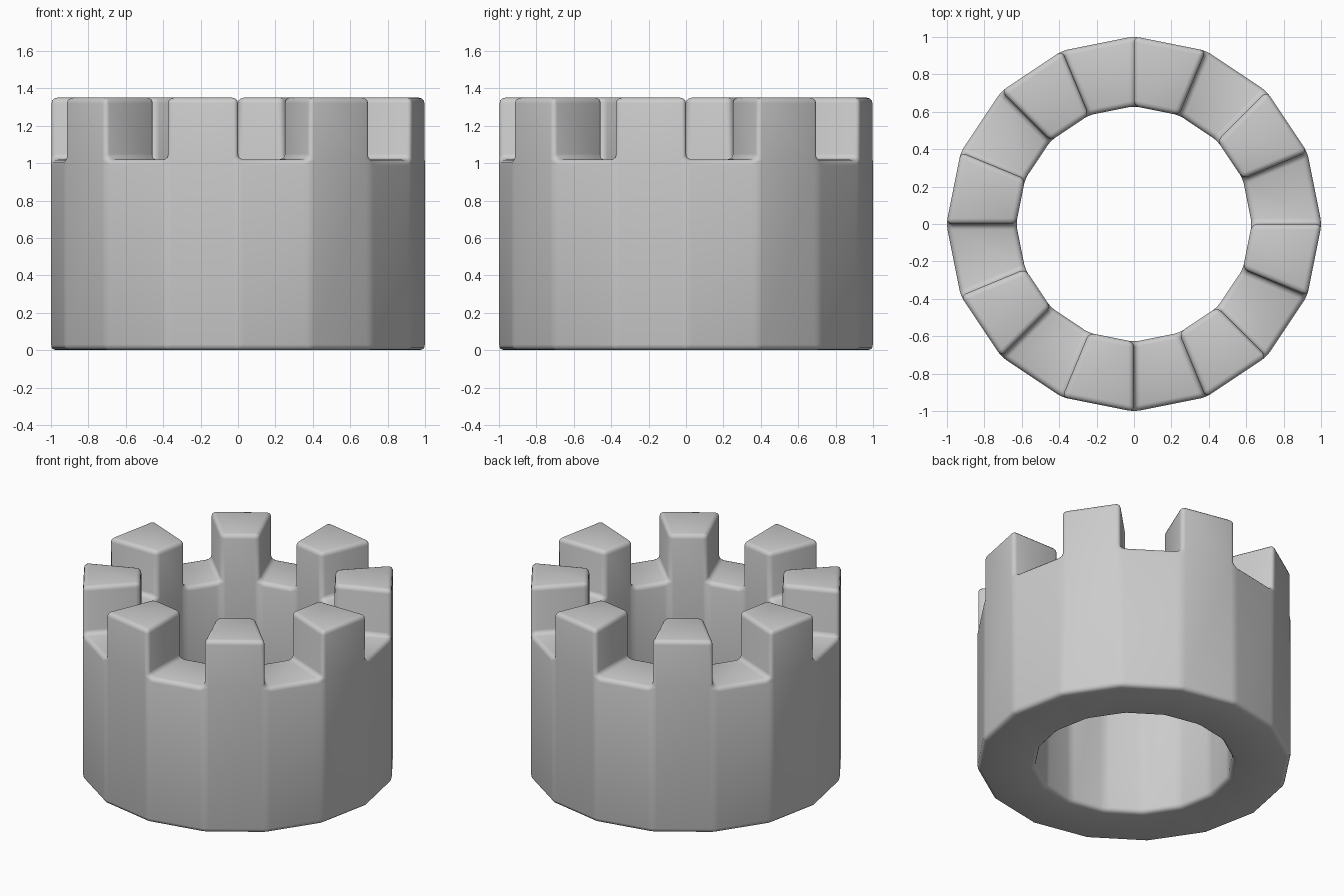
import bpy, bmesh
from math import cos, sin, tau

if "Cube" in bpy.data.objects:
    bpy.data.objects.remove(bpy.data.objects["Cube"])

SIDES = 16
R_OUT, R_IN = 1.003, 0.63
Z_FLOOR, Z_TOP = 1.02, 1.35

bm = bmesh.new()


def ring(radius, z):
    return [bm.verts.new((radius * cos(tau * i / SIDES), radius * sin(tau * i / SIDES), z))
            for i in range(SIDES)]


# Thick sixteen-sided tube
loops = [ring(R_OUT, 0), ring(R_OUT, Z_FLOOR), ring(R_IN, Z_FLOOR), ring(R_IN, 0)]
merlon_faces = []
for k in range(4):
    a, b = loops[k], loops[(k + 1) % 4]
    for i in range(SIDES):
        j = (i + 1) % SIDES
        f = bm.faces.new((a[i], a[j], b[j], b[i]))
        # Every second top face becomes a merlon
        if k == 1 and i % 2 == 1:
            merlon_faces.append(f)

# Raise the merlons
result = bmesh.ops.extrude_discrete_faces(bm, faces=merlon_faces)
for f in result["faces"]:
    for v in f.verts:
        v.co.z = Z_TOP

bmesh.ops.recalc_face_normals(bm, faces=bm.faces)
for f in bm.faces:
    f.smooth = True

mesh = bpy.data.meshes.new("tower_top")
bm.to_mesh(mesh)
bm.free()
tower = bpy.data.objects.new("tower_top", mesh)
bpy.context.collection.objects.link(tower)

# Soft rounded edges
bevel = tower.modifiers.new("soft_edges", "BEVEL")
bevel.width = 0.03
bevel.segments = 3
bevel.limit_method = "ANGLE"
bevel.angle_limit = 0.17
